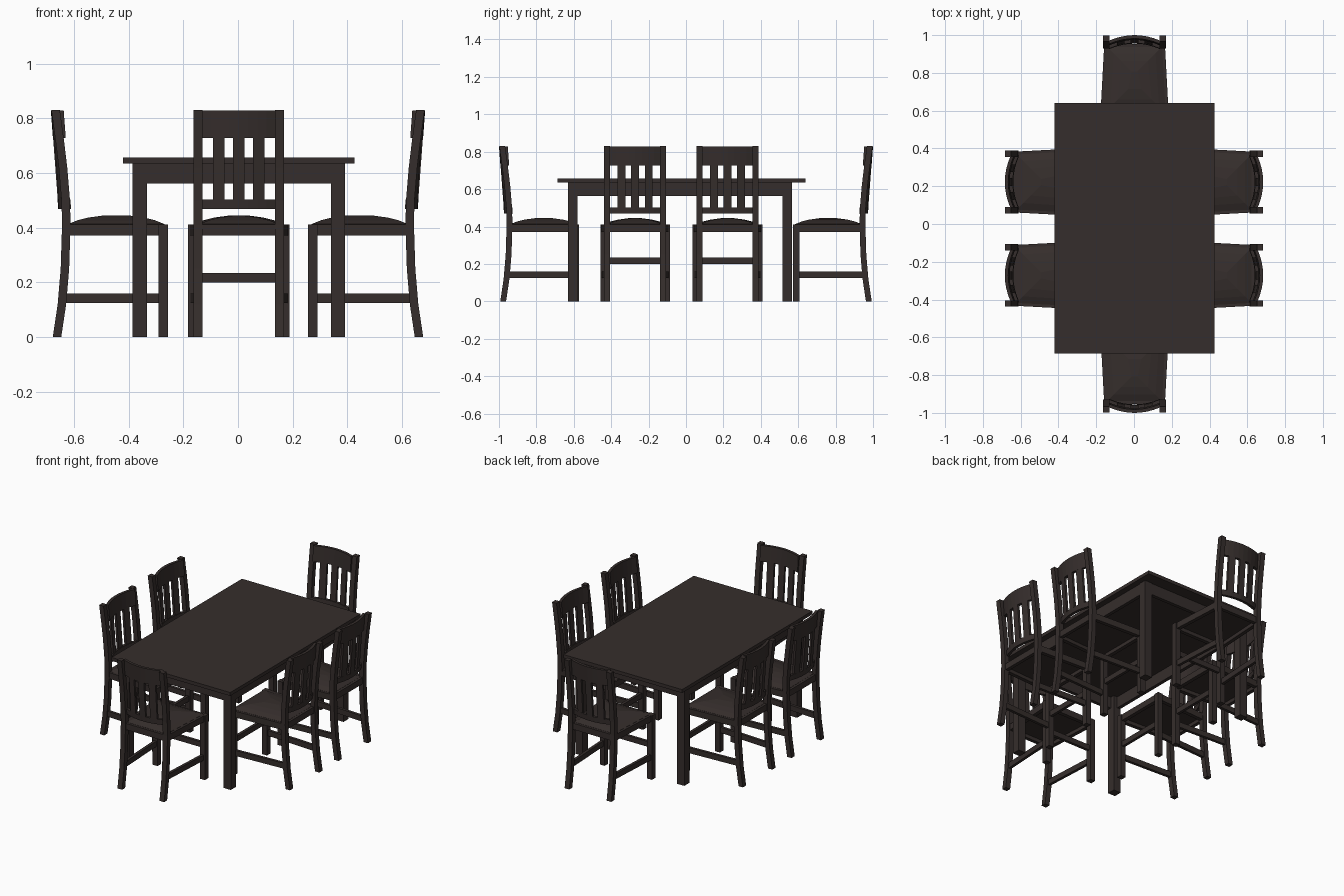
import bpy
import math
from mathutils import Matrix, Vector

if "Cube" in bpy.data.objects:
    bpy.data.objects.remove(bpy.data.objects["Cube"])

wood = bpy.data.materials.new("dark_wood")
wood.diffuse_color = (0.036, 0.027, 0.025, 1)
wood.use_nodes = True
wood.node_tree.nodes["Principled BSDF"].inputs["Base Color"].default_value = wood.diffuse_color


def make_mesh(name, verts, faces):
    me = bpy.data.meshes.new(name)
    me.from_pydata(verts, [], faces)
    me.materials.append(wood)
    return me


def loft(name, sections):
    """Closed solid through a list of rings with equal point counts."""
    n = len(sections[0])
    verts = [p for s in sections for p in s]
    faces = [tuple(reversed(range(n))), tuple(range(len(verts) - n, len(verts)))]
    for i in range(len(sections) - 1):
        for j in range(n):
            k = (j + 1) % n
            faces.append((i * n + j, i * n + k, (i + 1) * n + k, (i + 1) * n + j))
    me = make_mesh(name, verts, faces)
    import bmesh
    bm = bmesh.new()
    bm.from_mesh(me)
    bmesh.ops.recalc_face_normals(bm, faces=bm.faces)
    bm.to_mesh(me)
    bm.free()
    return me


def rect(x0, x1, y0, y1, z):
    return [(x0, y0, z), (x1, y0, z), (x1, y1, z), (x0, y1, z)]


def box(name, x0, x1, y0, y1, z0, z1):
    return loft(name, [rect(x0, x1, y0, y1, z0), rect(x0, x1, y0, y1, z1)])


def beam(name, a, b, w, z0, z1):
    """Horizontal bar from a to b (2D points), w thick."""
    a, b = Vector(a), Vector(b)
    d = (b - a).normalized()
    n = Vector((-d.y, d.x)) * w / 2
    return loft(name, [[(*(p - n), z0), (*(p + n), z0), (*(p + n), z1), (*(p - n), z1)]
                       for p in (a, b)])


def place(name, me, matrix=Matrix()):
    ob = bpy.data.objects.new(name, me)
    ob.matrix_world = matrix
    bpy.context.collection.objects.link(ob)


# Table
TX0, TX1, TY0, TY1 = -0.385, 0.391, -0.632, 0.567
place("table_top", box("table_top", -0.42, 0.425, -0.686, 0.64, 0.635, 0.657))
for x in (TX0, TX1 - 0.052):
    for y in (TY0, TY1 - 0.052):
        place("table_leg", box("table_leg", x, x + 0.052, y, y + 0.052, 0, 0.635))
for x in (TX0 + 0.004, TX1 - 0.026):
    place("side_apron", box("side_apron", x, x + 0.022, TY0 + 0.05, TY1 - 0.05, 0.562, 0.635))
for y in (TY0 + 0.004, TY1 - 0.026):
    place("end_apron", box("end_apron", TX0 + 0.05, TX1 - 0.05, y, y + 0.022, 0.562, 0.635))

# Chair parts, in local space with the back towards -y
parts = []


def add(me):
    parts.append(me)


POST = [(0, .677), (.12, .659), (.25, .648), (.41, .643), (.5, .645),
        (.62, .655), (.72, .667), (.83, .682)]


def back_y(u, z):
    """Outer surface of the bowed, leaning backrest."""
    return -(0.657 + (z - 0.469) * 0.075 - 0.029 * (u / 0.135) ** 2)


def bowed_panel(name, u0, u1, z0, z1, steps, t=0.018):
    rings = []
    for i in range(steps + 1):
        u = u0 + (u1 - u0) * i / steps
        a, b = back_y(u, z0), back_y(u, z1)
        rings.append([(u, a, z0), (u, a + t, z0), (u, b + t, z1), (u, b, z1)])
    return loft(name, rings)


for s in (-1, 1):
    # curved back post running down into the back leg
    add(loft("back_post", [rect(s * .133, s * .166, -v, -v + .031, z) for z, v in POST]))
    add(box("front_leg", s * .151, s * .186, -.291, -.256, 0, .412))
    add(beam("side_seat_rail", (s * .149, -.63), (s * .168, -.275), .024, .372, .412))
    add(beam("side_stretcher", (s * .150, -.64), (s * .169, -.275), .018, .124, .159))
add(box("front_seat_rail", -.155, .155, -.287, -.263, .372, .412))
add(box("back_seat_rail", -.14, .14, -.638, -.616, .372, .412))
add(box("front_stretcher", -.155, .155, -.283, -.265, .2, .234))
add(bowed_panel("top_back_rail", -.135, .135, .727, .828, 8))
add(bowed_panel("lower_back_rail", -.135, .135, .469, .503, 8))
for c in (-.073, 0, .073):
    add(bowed_panel("back_slat", c - .021, c + .021, .5, .73, 1, .014))

# Domed seat cushion, built from shrinking trapezoid rings
rings = []
for inset, z in ((0, .395), (0, .413), (.035, .427), (.075, .437), (.13, .4445)):
    y0, y1 = -.622 + inset, -.268 - inset
    rings.append([(-.146 + inset, y0, z), (.146 - inset, y0, z),
                  (.165 - inset, y1, z), (-.165 + inset, y1, z)])
add(loft("seat_cushion", rings))

# Six chairs: one at each end, two on each long side
spots = [(.003, -.316, 0), (.003, .316, 180)]
for y in (.222, -.272):
    spots += [(0, y, -90), (0, y, 90)]
for x, y, deg in spots:
    m = Matrix.Translation((x, y, 0)) @ Matrix.Rotation(math.radians(deg), 4, 'Z')
    for me in parts:
        place("chair_" + me.name.split(".")[0], me, m)
